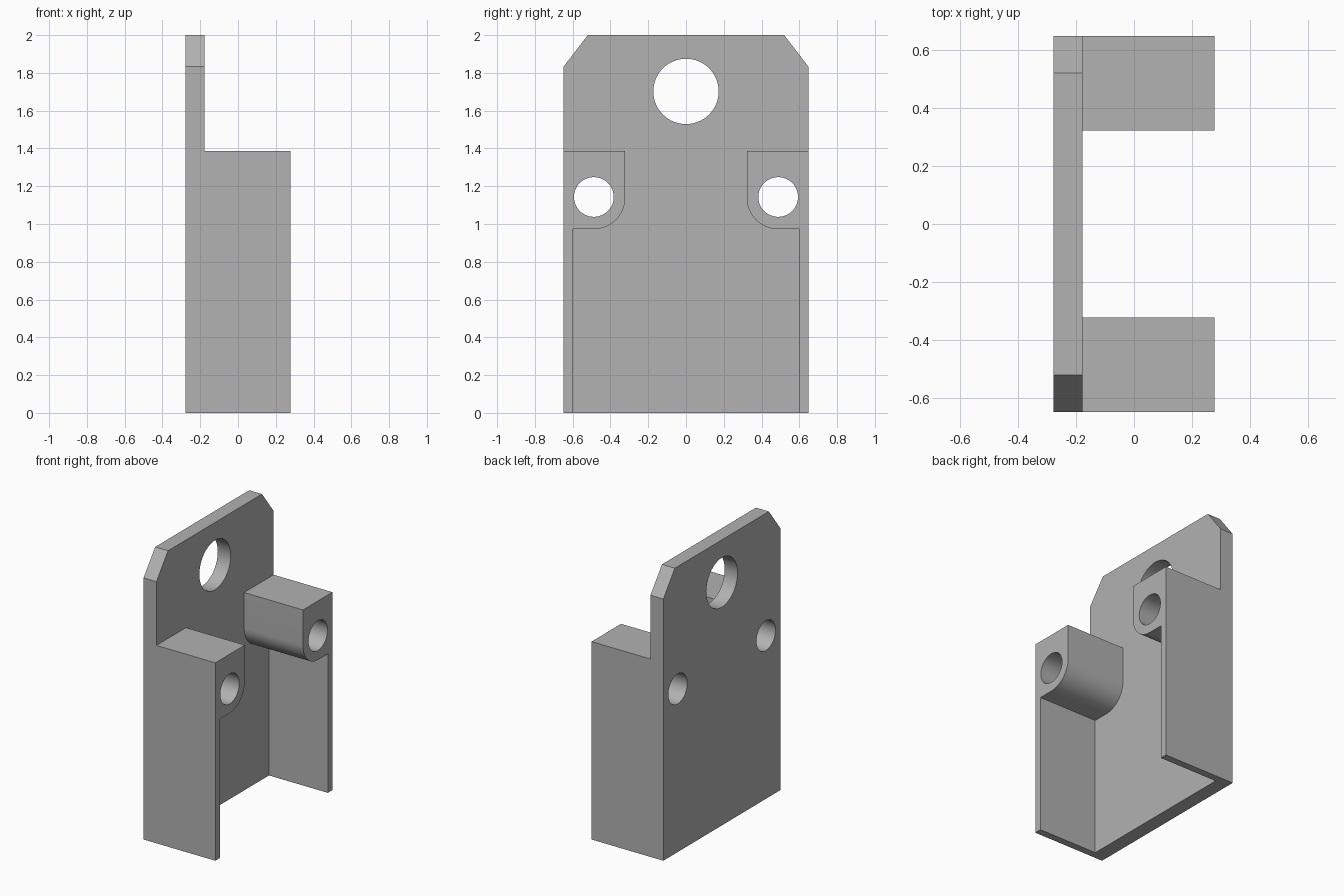
import bpy, bmesh
from math import cos, sin, pi, radians

if "Cube" in bpy.data.objects:
    bpy.data.objects.remove(bpy.data.objects["Cube"])

BACK, FACE, FRONT = -0.278, -0.178, 0.278   # plate back, plate face, bracket ends
HALF, TOP = 0.648, 2.0

grey = bpy.data.materials.new("plain grey")
grey.use_nodes = True
grey.diffuse_color = (0.445, 0.445, 0.445, 1)
grey.node_tree.nodes["Principled BSDF"].inputs["Base Color"].default_value = (0.445, 0.445, 0.445, 1)


def extrude_profile(name, points, x0, x1):
    """Solid made from a (y, z) outline pushed along x."""
    bm = bmesh.new()
    face = bm.faces.new([bm.verts.new((x0, y, z)) for y, z in points])
    ext = bmesh.ops.extrude_face_region(bm, geom=[face])
    verts = [g for g in ext["geom"] if isinstance(g, bmesh.types.BMVert)]
    bmesh.ops.translate(bm, verts=verts, vec=(x1 - x0, 0, 0))
    bmesh.ops.recalc_face_normals(bm, faces=bm.faces)
    mesh = bpy.data.meshes.new(name)
    bm.to_mesh(mesh)
    bm.free()
    mesh.materials.append(grey)
    obj = bpy.data.objects.new(name, mesh)
    bpy.context.collection.objects.link(obj)
    return obj


def arc(cy, cz, r, start, end, steps):
    angles = [start + (end - start) * i / steps for i in range(steps + 1)]
    return [(cy + r * cos(a), cz + r * sin(a)) for a in angles]


def combine(target, tool, operation):
    """Apply a boolean and remove the tool."""
    mod = target.modifiers.new(operation.lower(), 'BOOLEAN')
    mod.operation, mod.object, mod.solver = operation, tool, 'EXACT'
    bpy.context.view_layer.objects.active = target
    bpy.ops.object.modifier_apply(modifier=mod.name)
    bpy.data.objects.remove(tool)


# Back plate with chamfered top corners
half = [(HALF, 0), (HALF, 1.833), (0.52, TOP)]
bracket = extrude_profile("bracket", half + [(-y, z) for y, z in reversed(half)], BACK, FACE)

# Side walls, each with a rounded boss at the top
wall = [(HALF, 0), (HALF, 1.386), (0.322, 1.386)]
wall += arc(0.487, 1.138, 0.165, pi, 1.5 * pi, 16) + [(0.597, 0.973), (0.597, 0)]
for name, side in (("back_wall", 1), ("front_wall", -1)):
    combine(bracket, extrude_profile(name, [(side * y, z) for y, z in wall], FACE, FRONT), 'UNION')

# Large plate hole and the two boss holes
for y, z, r in ((0, 1.702, 0.173), (0.488, 1.143, 0.105), (-0.488, 1.143, 0.105)):
    circle = arc(y, z, r, 0, 2 * pi, 64)[:-1]
    combine(bracket, extrude_profile("hole_cutter", circle, BACK - 0.1, FRONT + 0.1), 'DIFFERENCE')

# Smooth the round surfaces, keep the edges crisp
bpy.ops.object.select_all(action='DESELECT')
bracket.select_set(True)
bpy.context.view_layer.objects.active = bracket
bpy.ops.object.shade_smooth_by_angle(angle=radians(30))
